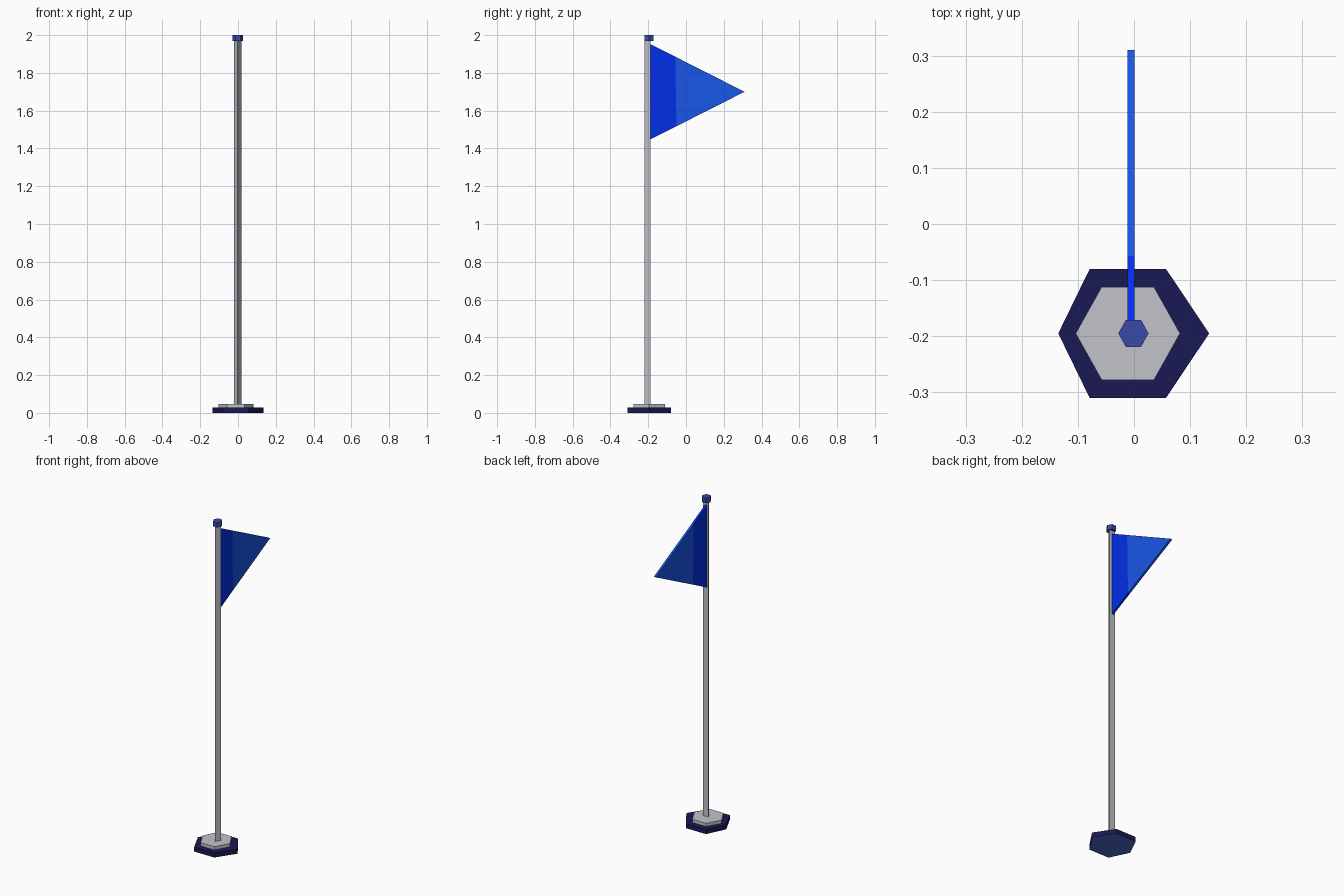
import bpy

if "Cube" in bpy.data.objects:
    bpy.data.objects.remove(bpy.data.objects["Cube"])


def material(name, rgb):
    # sRGB 0-255 to linear
    m = bpy.data.materials.new(name)
    lin = [((c / 255 + 0.055) / 1.055) ** 2.4 if c > 10 else c / 255 / 12.92 for c in rgb]
    m.diffuse_color = (*lin, 1)
    m.use_nodes = True
    m.node_tree.nodes["Principled BSDF"].inputs["Base Color"].default_value = m.diffuse_color
    return m


navy = material("dark navy", (25, 25, 85))
slate = material("slate blue", (58, 74, 170))
under = material("mid blue", (72, 108, 200))
grey = material("light grey", (194, 195, 203))
deep = material("deep blue", (2, 48, 238))
bright = material("bright blue", (26, 90, 242))


def build(name, verts, faces, mats):
    me = bpy.data.meshes.new(name)
    me.from_pydata(verts, [], faces)
    ob = bpy.data.objects.new(name, me)
    bpy.context.collection.objects.link(ob)
    for m in mats:
        me.materials.append(m)
    return ob


def prism(name, outline, z0, z1, *mats):
    n = len(outline)
    verts = [(x, y, z) for z in (z0, z1) for x, y in outline]
    faces = [tuple(reversed(range(n))), tuple(range(n, 2 * n))]
    faces += [(i, (i + 1) % n, (i + 1) % n + n, i + n) for i in range(n)]
    return build(name, verts, faces, mats)


def hexagon(cx, cy, rx, ry):
    # points on the x axis, flats facing y
    return [(cx + rx * a, cy + ry * b) for a, b in
            ((1, 0), (0.5, 1), (-0.5, 1), (-1, 0), (-0.5, -1), (0.5, -1))]


# Base: slightly uneven hexagon with a lighter underside
base = prism("base",
             [(0.134, -0.195), (0.057, -0.08), (-0.079, -0.08),
              (-0.135, -0.195), (-0.079, -0.31), (0.057, -0.31)],
             0, 0.028, navy, under)
base.data.polygons[0].material_index = 1

# Plate, three-sided pole (flat at the back) and cap
prism("base_plate", hexagon(-0.011, -0.195, 0.093, 0.083), 0.028, 0.048, grey)
prism("pole", [(-0.002, -0.22), (0.0175, -0.187), (-0.0215, -0.187)], 0.048, 1.975, grey)
prism("pole_cap", hexagon(-0.001, -0.195, 0.027, 0.024), 1.97, 2.0, slate)


# Pennant: a deep blue strip by the pole, bright blue towards the tip
def edge(y, s):
    return (y, 1.70 + s * 0.253 * (0.31 - y) / 0.5)


side = [edge(-0.19, -1), edge(-0.05, -1), (0.31, 1.70), edge(-0.057, 1), edge(-0.19, 1)]
verts = [(x, y, z) for x in (-0.012, 0.001) for y, z in side]
faces = [(5, 6, 8, 9), (4, 3, 1, 0), (0, 1, 6, 5), (3, 4, 9, 8), (4, 0, 5, 9),
         (6, 7, 8), (3, 2, 1), (1, 2, 7, 6), (2, 3, 8, 7)]
flag = build("pennant", verts, faces, [deep, bright])
for i, p in enumerate(flag.data.polygons):
    p.material_index = int(i > 4)
